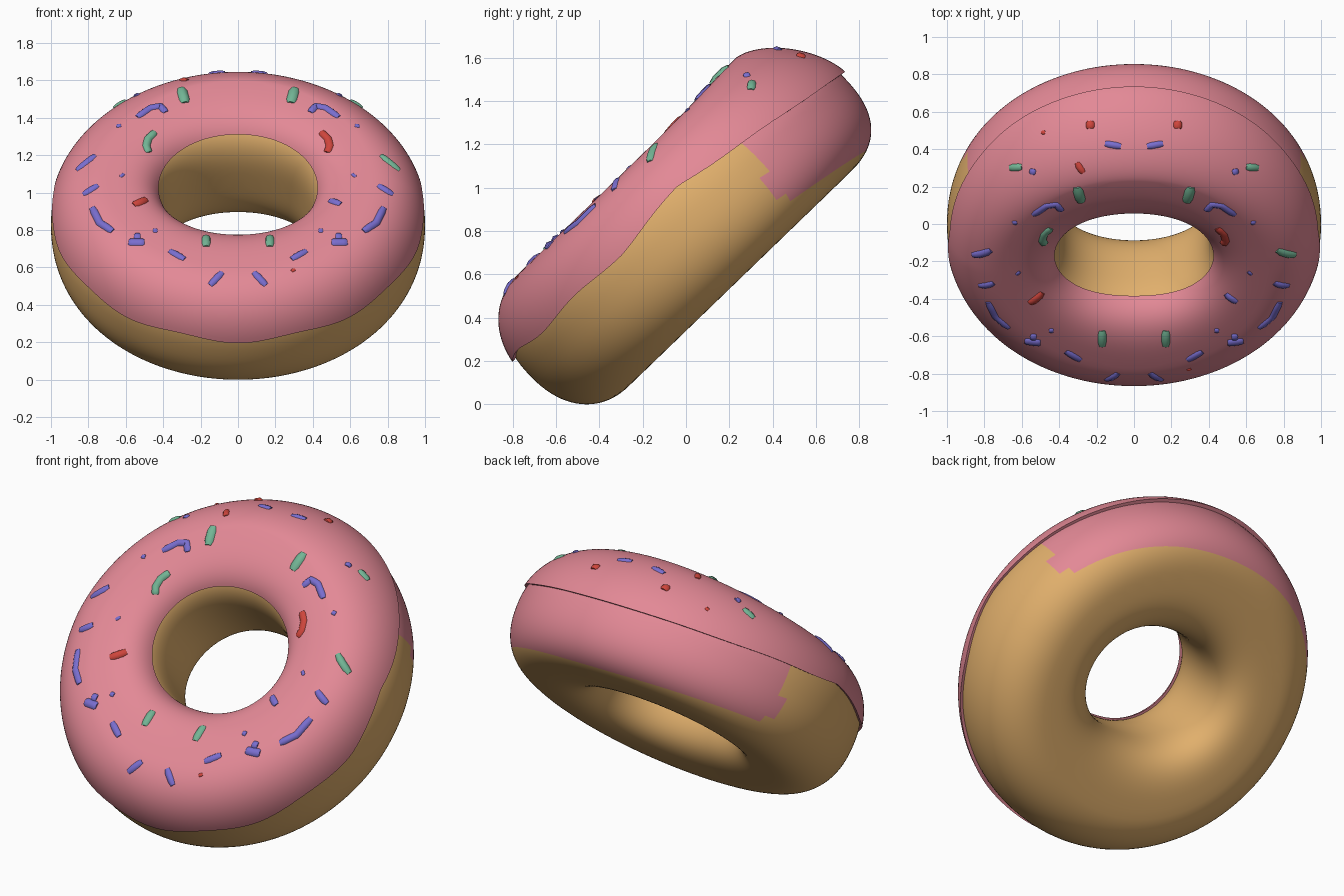
import bpy, bmesh
from math import sin, cos, pi, asin, radians
from mathutils import Vector
from mathutils.bvhtree import BVHTree

if "Cube" in bpy.data.objects:
    bpy.data.objects.remove(bpy.data.objects["Cube"])

TILT = radians(44)
RING = 0.7          # radius of the tube's centre line
CENTRE = 0.825      # height of the ring's centre
STEPS = 200         # divisions around the ring
TOP = 0.355         # half height of the dough on the iced side
GROW = 0.022        # icing thickness


def material(name, colour):
    m = bpy.data.materials.new(name)
    m.use_nodes = True
    m.diffuse_color = (*colour, 1)
    m.node_tree.nodes["Principled BSDF"].inputs["Base Color"].default_value = (*colour, 1)
    return m


PINK = material("pink icing", (0.77, 0.25, 0.305))
TAN = material("baked dough", (0.75, 0.43, 0.15))
BLUE = material("blue sprinkle", (0.19, 0.155, 0.62))
GREEN = material("green sprinkle", (0.17, 0.46, 0.30))
RED = material("red sprinkle", (0.62, 0.06, 0.045))


def tilt(x, u, v):
    return Vector((x, u * cos(TILT) - v * sin(TILT), CENTRE + u * sin(TILT) + v * cos(TILT)))


def signed_pow(a, e):
    return abs(a) ** e * (1 if a >= 0 else -1)


def top_height(s):
    return TOP + 0.02 * max(0, s) ** 2


def outer_power(s, above):
    """Roundness of the outer side: softer above, squarer below, towards the back."""
    return 2.25 + (-0.65 if above else 0.35) * max(0, s)


def section(theta, phi, grow=0.0):
    """Radius and height on the squarish tube section; the hole is a little oval."""
    s = sin(theta)
    above = sin(phi) >= 0
    height = (top_height(s) if above else 0.35) + grow
    if cos(phi) < 0:
        p, width = 3.2, RING - 0.40 + 0.08 * s * s + grow * 0.4
    else:
        p, width = outer_power(s, above), 0.3 + grow * (0.55 + 0.45 * s * s)
    return (RING + width * signed_pow(cos(phi), 2 / p),
            height * signed_pow(sin(phi), 2 / p))


def smooth(ob, angle):
    bpy.ops.object.select_all(action='DESELECT')
    ob.select_set(True)
    bpy.context.view_layer.objects.active = ob
    bpy.ops.object.shade_smooth_by_angle(angle=radians(angle))


def ring_mesh(name, rows, mats, closed, rule=None):
    """Skin a list of (radius, height) sections around the ring."""
    bm = bmesh.new()
    grid = []
    for i, row in enumerate(rows):
        t = 2 * pi * i / STEPS
        grid.append([bm.verts.new(tilt(r * cos(t), r * sin(t), v)) for r, v in row])
    n = len(rows[0])
    for i in range(STEPS):
        a, b = grid[i], grid[(i + 1) % STEPS]
        for j in range(n if closed else n - 1):
            k = (j + 1) % n
            f = bm.faces.new((a[j], b[j], b[k], a[k]))
            if rule:
                f.material_index = rule(j, sin(2 * pi * (i + 0.5) / STEPS))
    bmesh.ops.recalc_face_normals(bm, faces=bm.faces[:])
    me = bpy.data.meshes.new(name)
    bm.to_mesh(me)
    tree = BVHTree.FromBMesh(bm)
    bm.free()
    for m in mats:
        me.materials.append(m)
    ob = bpy.data.objects.new(name, me)
    bpy.context.collection.objects.link(ob)
    smooth(ob, 40)
    return tree


# Dough: each section starts at the lower limit of the icing colour on the back
def dough_row(t):
    s = max(0.4, sin(t))
    start = -asin(((0.19 + 0.14 * s) / 0.35) ** (outer_power(s, False) / 2))
    return [section(t, start + 2 * pi * j / 80) for j in range(80)]


def dough_colour(j, s):
    return 1 if j < 26 and s > (0.41 if 2 <= j <= 6 else 0.465) else 0


thetas = [2 * pi * i / STEPS for i in range(STEPS)]
ring_mesh("dough", [dough_row(t) for t in thetas], [TAN, PINK], True, dough_colour)


# Icing shell with a wavy lip
def lip_height(t):
    s = sin(t)
    base = 0.155 * (1 - (s - 0.1) / 0.9) if s > 0.1 else 0.115 + 0.04 * max(0, 1 - (0.1 - s) / 0.4)
    return max(0, base - 0.012 * cos(10 * (t + pi / 2)) * (1 - s) / 2)


def icing_row(t):
    s = sin(t)
    height = top_height(s) + GROW
    start = asin((lip_height(t) / height) ** (outer_power(s, True) / 2))
    end = pi - asin(((0.26 + 0.05 * s) / height) ** 1.6)
    row = [section(t, start + (end - start) * j / 40, GROW) for j in range(41)]
    (r0, v0), (r1, v1) = row[0], row[-1]
    return [(r0 - 0.04, v0 + 0.005)] + row + [(r1 + 0.03, v1)]


surface = ring_mesh("icing", [icing_row(t) for t in thetas], [PINK], False)


# Sprinkles laid along short paths on the icing
def drop(a, b, from_top, sink):
    start, ray = (Vector((a, b, 3)), Vector((0, 0, -1))) if from_top else \
                 (Vector((a, -3, b)), Vector((0, 1, 0)))
    hit, normal, _, _ = surface.ray_cast(start, ray)
    if hit is None:
        return None
    return hit + normal * (sink if normal.dot(ray) > 0 else -sink)


def sprinkle(colour, path, width, from_top):
    points = []
    for (a0, b0), (a1, b1) in zip(path, path[1:]):
        for k in range(4):
            points.append((a0 + (a1 - a0) * k / 4, b0 + (b1 - b0) * k / 4))
    points.append(path[-1])
    spots = [drop(a, b, from_top, width * 0.5) for a, b in points]
    spots = [p for p in spots if p]
    if len(spots) < 2:
        return
    cu = bpy.data.curves.new("sprinkle", 'CURVE')
    cu.dimensions = '3D'
    cu.bevel_depth = width
    cu.bevel_resolution = 2
    cu.use_fill_caps = True
    sp = cu.splines.new('POLY')
    sp.points.add(len(spots) - 1)
    for i, (q, co) in enumerate(zip(sp.points, spots)):
        q.co = (*co, 1)
        q.radius = 0.8 if i in (0, len(spots) - 1) else 1
    cu.materials.append(colour)
    ob = bpy.data.objects.new("sprinkle", cu)
    bpy.context.collection.objects.link(ob)
    bpy.ops.object.select_all(action='DESELECT')
    ob.select_set(True)
    bpy.context.view_layer.objects.active = ob
    bpy.ops.object.convert(target='MESH')
    smooth(bpy.context.object, 50)


def pair(left, right, path, width=0.024, from_top=False):
    """Mirrored sprinkles: one colour at +x, one at -x; None leaves a side bare."""
    for side, colour in ((1, left), (-1, right)):
        if colour:
            sprinkle(colour, [(side * a, b) for a, b in path], width, from_top)


# Large sprinkles on the front face
pair(GREEN, GREEN, [(0.283, 1.48), (0.305, 1.56)], 0.034)
pair(None, RED, [(0.27, 1.60), (0.305, 1.605)], 0.022)
pair(BLUE, BLUE, [(0.385, 1.43), (0.415, 1.465), (0.47, 1.455), (0.54, 1.405)])
pair(RED, GREEN, [(0.445, 1.325), (0.48, 1.29), (0.49, 1.25), (0.475, 1.215)], 0.026)
pair(GREEN, BLUE, [(0.765, 1.20), (0.865, 1.12)], 0.026)
pair(BLUE, BLUE, [(0.75, 1.04), (0.83, 0.99)])
pair(BLUE, BLUE, [(0.78, 0.92), (0.74, 0.84), (0.67, 0.795)], 0.025)
pair(None, RED, [(0.49, 0.965), (0.56, 0.935)], 0.028)
pair(BLUE, None, [(0.49, 0.96), (0.55, 0.94)])
pair(BLUE, BLUE, [(0.50, 0.735), (0.54, 0.735), (0.585, 0.735)], 0.03)
pair(BLUE, BLUE, [(0.52, 0.765), (0.555, 0.765)], 0.028)
pair(BLUE, BLUE, [(0.285, 0.645), (0.365, 0.69)])
pair(BLUE, BLUE, [(0.085, 0.575), (0.15, 0.505)])

# Small dots on the front face
pair(BLUE, BLUE, [(0.625, 1.36), (0.65, 1.355)], 0.016)
pair(BLUE, BLUE, [(0.61, 1.10), (0.63, 1.085)], 0.012)
pair(RED, None, [(0.285, 0.58), (0.305, 0.59)], 0.012)

# Sprinkles found from above
pair(GREEN, GREEN, [(0.17, -0.57), (0.17, -0.655)], 0.028, True)
pair(BLUE, BLUE, [(0.43, -0.57), (0.455, -0.57)], 0.018, True)
pair(RED, RED, [(0.235, 0.55), (0.235, 0.51)], 0.029, True)
pair(BLUE, BLUE, [(0.07, 0.415), (0.155, 0.43)], 0.022, True)
pair(GREEN, GREEN, [(0.60, 0.305), (0.665, 0.30)], 0.024, True)
pair(BLUE, BLUE, [(0.54, 0.295), (0.545, 0.265)], 0.023, True)
pair(None, RED, [(0.475, 0.49), (0.495, 0.49)], 0.014, True)
